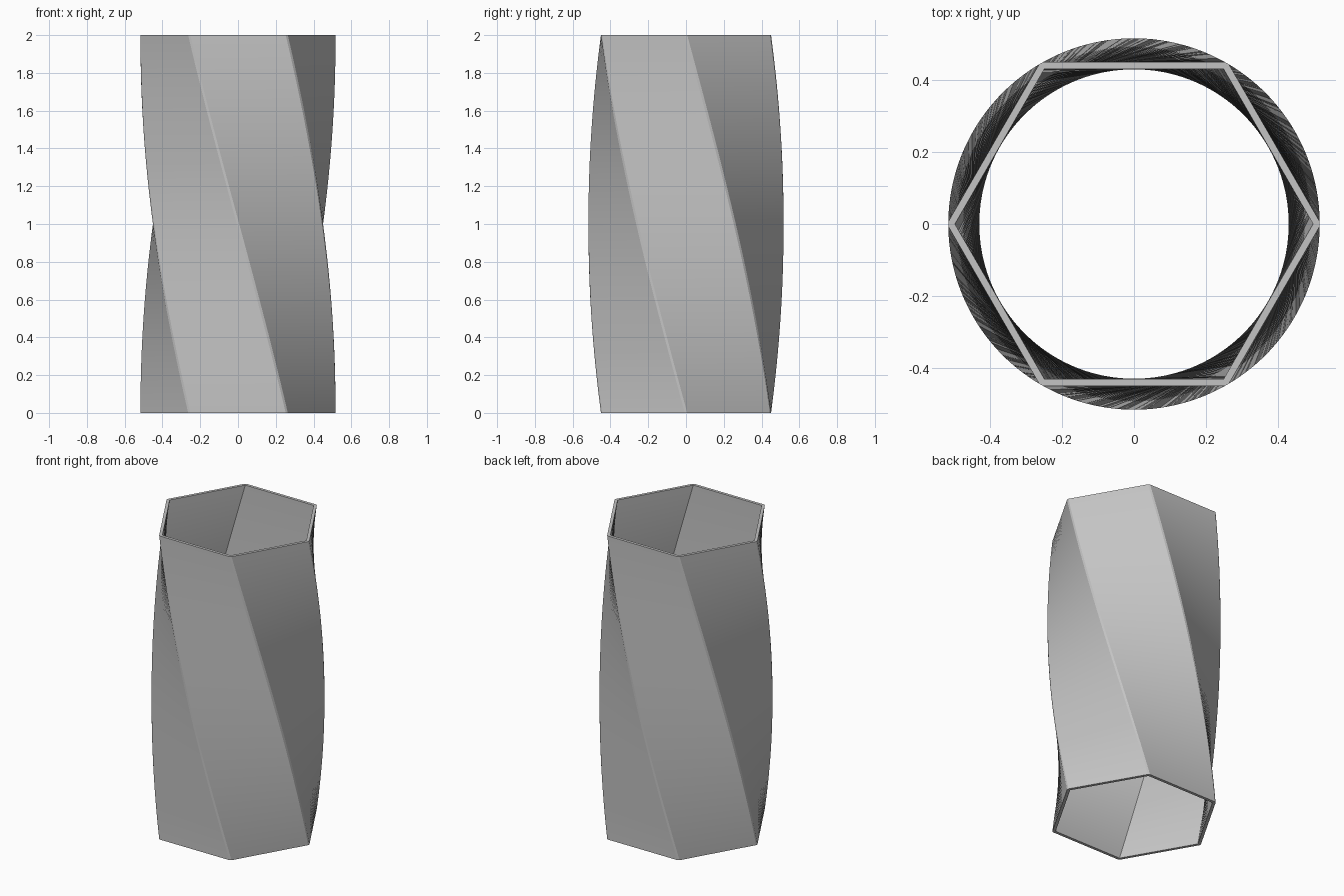
import bpy, bmesh
from math import radians, cos, sin, pi
from mathutils import Vector, Matrix

old = bpy.data.objects.get("Cube")
if old:
    bpy.data.objects.remove(old, do_unlink=True)

SIDES, LAYERS = 6, 100
HEIGHT, TWIST = 2.0, radians(-60)
OUTER, INNER, CHAMFER = 0.52, 0.498, 0.0075


def hexagon(radius, chamfer=0.0):
    """Corner points of a hexagon, each corner optionally cut into two."""
    corners = [Vector((radius * cos(i * pi / 3), radius * sin(i * pi / 3), 0)) for i in range(SIDES)]
    if not chamfer:
        return corners
    points = []
    for i, corner in enumerate(corners):
        for other in (corners[i - 1], corners[(i + 1) % SIDES]):
            points.append(corner + (other - corner).normalized() * chamfer)
    return points


def twisted_wall(bm, profile, flip):
    """Sweep a profile upward while turning it; returns the end loops."""
    rings = []
    for k in range(LAYERS + 1):
        t = k / LAYERS
        turn = Matrix.Rotation(TWIST * t, 3, "Z")
        rings.append([bm.verts.new(turn @ p + Vector((0, 0, HEIGHT * t))) for p in profile])
    n = len(profile)
    for low, high in zip(rings, rings[1:]):
        for i in range(n):
            j = (i + 1) % n
            quad = [low[i], low[j], high[j], high[i]]
            bm.faces.new(quad[::-1] if flip else quad)
    return rings[0], rings[-1]


# Hollow twisted tube: chamfered outside, sharp inside
bm = bmesh.new()
outer_ends = twisted_wall(bm, hexagon(OUTER, CHAMFER), False)
inner_ends = twisted_wall(bm, hexagon(INNER), True)

# Flat rims joining both walls at the bottom and the top
for out, inn in zip(outer_ends, inner_ends):
    for i in range(SIDES):
        j = (i + 1) % SIDES
        bm.faces.new([out[2 * i], out[2 * i + 1], inn[i]])
        bm.faces.new([out[2 * i + 1], out[2 * j], inn[j], inn[i]])
bmesh.ops.recalc_face_normals(bm, faces=bm.faces[:])

mesh = bpy.data.meshes.new("twisted_vase")
bm.to_mesh(mesh)
bm.free()
vase = bpy.data.objects.new("twisted_vase", mesh)
bpy.context.collection.objects.link(vase)

# Plain grey finish
grey = bpy.data.materials.new("light_grey")
grey.use_nodes = True
colour = (0.55, 0.55, 0.55, 1)
grey.diffuse_color = colour
grey.node_tree.nodes["Principled BSDF"].inputs["Base Color"].default_value = colour
mesh.materials.append(grey)

# Smooth along the twist, crisp at the corners
bpy.ops.object.select_all(action="DESELECT")
vase.select_set(True)
bpy.context.view_layer.objects.active = vase
bpy.ops.object.shade_smooth_by_angle(angle=radians(20))
